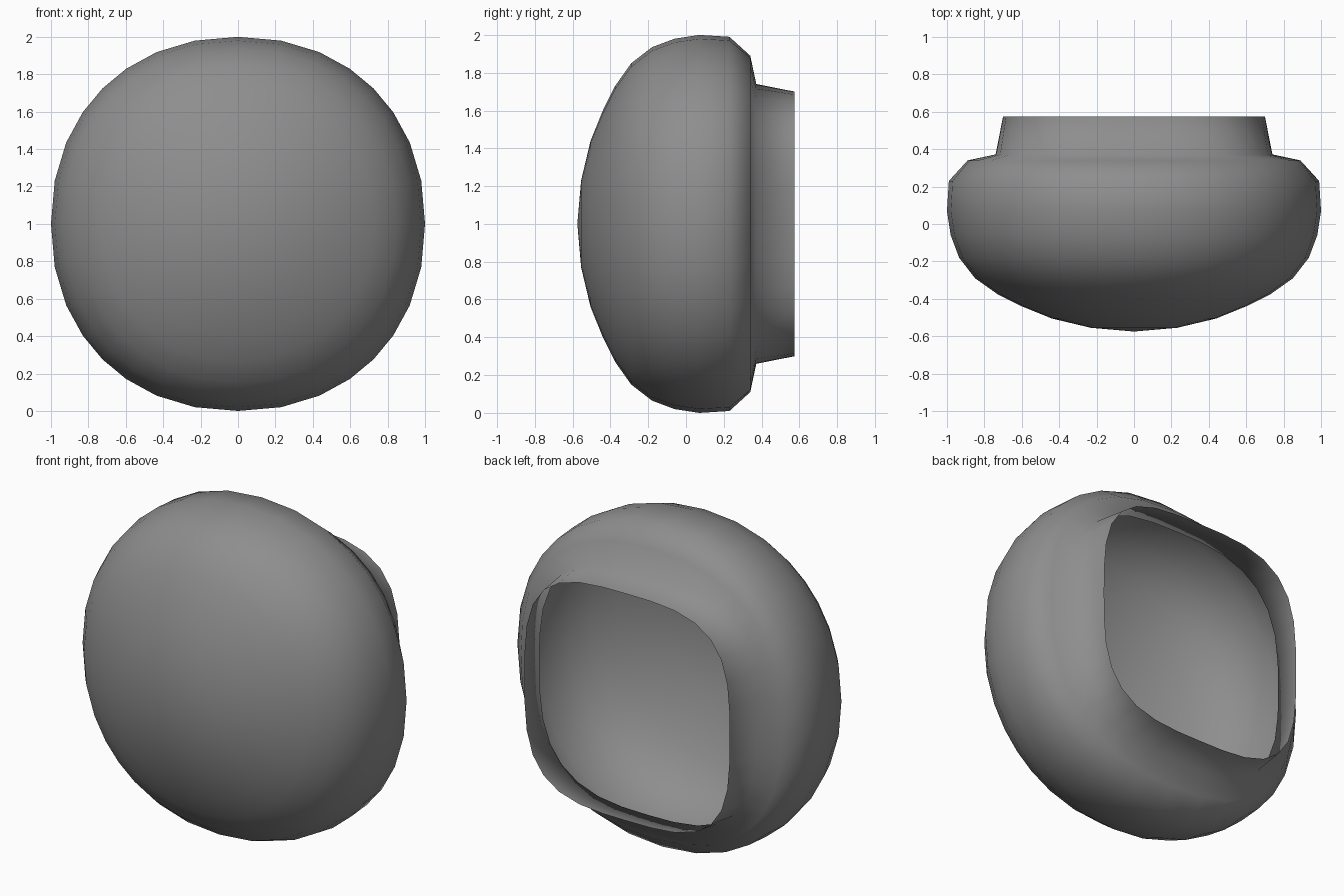
import bpy, bmesh, math

if "Cube" in bpy.data.objects:
    bpy.data.objects.remove(bpy.data.objects["Cube"])

SEGMENTS = 32

# Shell profile from front pole to rear rim: (y, half-width, squareness exponent)
PROFILE = [
    (-0.555, 0.23, 2.0), (-0.505, 0.44, 2.0), (-0.44, 0.60, 2.05),
    (-0.375, 0.73, 2.1), (-0.29, 0.85, 2.1), (-0.18, 0.935, 2.15),
    (-0.06, 0.98, 2.15), (0.07, 1.0, 2.15), (0.23, 0.99, 2.15),
    (0.34, 0.89, 2.4), (0.372, 0.74, 3.0), (0.575, 0.70, 3.4),
]


def ring(bm, y, half, n):
    """Rounded-square ring around the y axis, vertices gathered at the corners."""
    verts = []
    for i in range(SEGMENTS):
        a = 2 * math.pi * i / SEGMENTS
        a += 0.05 * math.sin(4 * a)
        c, s = math.cos(a), math.sin(a)
        r = half / (abs(c) ** n + abs(s) ** n) ** (1 / n)
        verts.append(bm.verts.new((r * c, y, 1 + r * s)))
    return verts


bm = bmesh.new()

# Front dome, back step and open collar (wound so normals face outward)
pole = bm.verts.new((0, -0.575, 1))
rings = [ring(bm, *p) for p in PROFILE]
for i in range(SEGMENTS):
    j = (i + 1) % SEGMENTS
    bm.faces.new((pole, rings[0][i], rings[0][j]))
    for a, b in zip(rings, rings[1:]):
        bm.faces.new((a[i], b[i], b[j], a[j]))

# Smooth shading
for f in bm.faces:
    f.smooth = True

mesh = bpy.data.meshes.new("domed_shell")
bm.to_mesh(mesh)
bm.free()

# Dark grey surface
dark = bpy.data.materials.new("dark_grey")
dark.diffuse_color = (0.27, 0.27, 0.27, 1)
dark.use_nodes = True
dark.node_tree.nodes["Principled BSDF"].inputs["Base Color"].default_value = dark.diffuse_color
mesh.materials.append(dark)
bpy.context.collection.objects.link(bpy.data.objects.new("domed_shell", mesh))
